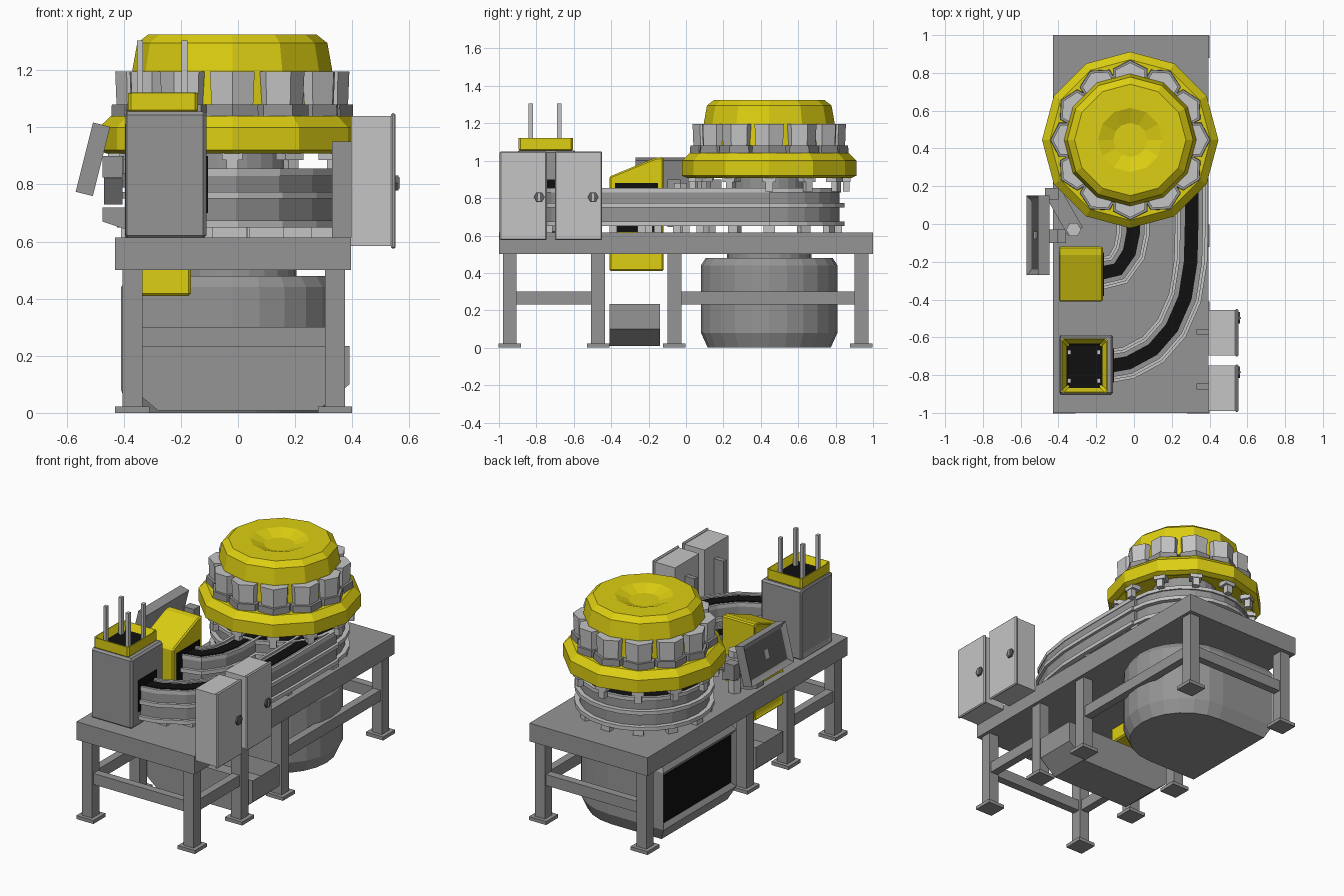
import bpy, bmesh, math
from mathutils import Vector, Matrix

if "Cube" in bpy.data.objects:
    bpy.data.objects.remove(bpy.data.objects["Cube"])

def mat(name, r, g, b):
    m = bpy.data.materials.new(name)
    m.diffuse_color = (r, g, b, 1)
    m.use_nodes = True
    m.node_tree.nodes["Principled BSDF"].inputs["Base Color"].default_value = m.diffuse_color
    return m

GRAY = mat("machine_gray", 0.30, 0.30, 0.30)
LIGHT = mat("light_gray", 0.56, 0.56, 0.56)
YELLOW = mat("safety_yellow", 0.72, 0.62, 0.006)
BLACK = mat("belt_black", 0.005, 0.005, 0.005)
DARK = mat("dark_gray", 0.12, 0.12, 0.12)
CX, CY = -0.02, 0.445      # tower axis

def finish(name, bm, *mats, bevel=0):
    bmesh.ops.recalc_face_normals(bm, faces=bm.faces)
    me = bpy.data.meshes.new(name)
    bm.to_mesh(me)
    bm.free()
    ob = bpy.data.objects.new(name, me)
    bpy.context.collection.objects.link(ob)
    for m in mats:
        me.materials.append(m)
    if bevel:
        b = ob.modifiers.new("bevel", 'BEVEL')
        b.width, b.segments = bevel, 1
    return ob

def loft(rings, loop=False):
    """Skin rings of points; capped at both ends unless looped."""
    bm = bmesh.new()
    vs = [[bm.verts.new(p) for p in r] for r in rings]
    n = len(vs[0])
    for a, b in zip(vs, vs[1:] + vs[:1] if loop else vs[1:]):
        for i in range(n):
            j = (i + 1) % n
            bm.faces.new((a[i], a[j], b[j], b[i]))
    if not loop:
        bm.faces.new(vs[0])
        bm.faces.new(vs[-1])
    bmesh.ops.recalc_face_normals(bm, faces=bm.faces)
    return bm

def box_bm(x, y, z):
    return loft([[(x[0], y[0], h), (x[1], y[0], h), (x[1], y[1], h), (x[0], y[1], h)] for h in z])

def box(name, x, y, z, m, bevel=0):
    return finish(name, box_bm(x, y, z), m, bevel=bevel)

def recess(bm, direction, width, depth, index):
    """Inset the largest face looking in a direction and push it in."""
    d = Vector(direction)
    bm.normal_update()
    f = max((f for f in bm.faces if f.normal.dot(d) > 0.85), key=lambda f: f.calc_area())
    bmesh.ops.inset_individual(bm, faces=[f], thickness=width, depth=-depth)
    f.material_index = index

def lathe(name, profile, n, m, loop=False, c=(CX, CY)):
    ang = [2 * math.pi * i / n for i in range(n)]
    rings = [[(c[0] + r * math.cos(a), c[1] + r * math.sin(a), z) for a in ang] for r, z in profile]
    return finish(name, loft(rings, loop), m)

def sweep(name, path, o, z, m):
    """Rectangular section (side offsets o, heights z) along a plan path."""
    pts = [Vector(p) for p in path]
    rings = []
    for i, p in enumerate(pts):
        t = (pts[min(i + 1, len(pts) - 1)] - pts[max(i - 1, 0)]).normalized()
        s = Vector((t.y, -t.x))
        rings.append([(*(p + s * a), h) for a, h in ((o[0], z[0]), (o[1], z[0]), (o[1], z[1]), (o[0], z[1]))])
    return finish(name, loft(rings), m)

# Table, legs, feet and cross bars
box("table_top", (-.43, .395), (-1, 1), (.5, .615), GRAY)
for x in (-.37, .34):
    for y in (-.942, -.47, -.062, .938):
        box("leg", (x - .035, x + .035), (y - .037, y + .037), (.02, .5), GRAY)
        box("foot", (x - .06, x + .06), (y - .06, y + .06), (0, .022), GRAY)
    box("front_side_bar", (x - .025, x + .025), (-.94, -.47), (.23, .30), GRAY)
box("rear_side_bar", (.315, .365), (-.06, .94), (.23, .30), GRAY)
for y in (-.942, .938):
    box("cross_bar", (-.37, .34), (y - .025, y + .025), (.23, .30), GRAY)

# Motor housing below the table: round on one side, boxed with a grille on the other
plan = [(-.39, -.365)] + [(.365 * math.cos(math.radians(a)), .365 * math.sin(math.radians(a)))
                          for a in range(-90, 91, 15)] + [(-.39, .365)]
bm = loft([[(CX + px * s, CY + py * s, z) for px, py in plan]
           for z, s in ((0, .9), (.08, 1), (.44, 1), (.48, .93))])
recess(bm, (-1, 0, 0), .04, .02, 1)
finish("motor_housing", bm, GRAY, BLACK)
lathe("motor_neck", [(.225, .47), (.225, .51)], 24, GRAY)

# Reject bin under the table, with sloping ends
prof = [(-.39, .235), (-.39, .1), (-.28, .008), (.28, .008), (.39, .1), (.39, .235)]
bm = loft([[(x, y, z) for x, z in prof] for y in (-.41, -.14)])
recess(bm, (0, 0, 1), .02, .1, 0)
finish("reject_bin", bm, GRAY)

# Tower base with rails, belt ring and column
lathe("tower_base", [(.375, .65), (.375, .845)], 24, GRAY)
for z in (.65, .75):
    lathe("base_rail", [(.36, z), (.403, z), (.403, z + .024), (.36, z + .024)], 24, LIGHT, True)
lathe("base_lip", [(.365, .83), (.385, .83), (.385, .853), (.365, .853)], 24, LIGHT, True)
lathe("ring_belt", [(.28, .84), (.36, .84), (.36, .849), (.28, .849)], 24, BLACK, True)
lathe("tower_column", [(.2, .84), (.2, 1.05)], 24, GRAY)

# Yellow carousel ring and domed cap with dished top
lathe("carousel_ring", [(.44, .908), (.467, .92), (.467, 1.0), (.425, 1.04),
                        (.15, 1.04), (.15, 1.02), (.36, 1.0), (.425, .908)], 12, YELLOW, True)
lathe("cap", [(.355, 1.03), (.35, 1.2), (.333, 1.295), (.295, 1.325), (.17, 1.325), (.09, 1.295)],
      12, YELLOW)

# Twelve cups, collars, clamps and base feet
def hexagon(cr, r, wide, a, z):
    out = []
    for i in range(6):
        u = cr + r * math.cos(i * math.pi / 3)
        v = r * wide * math.sin(i * math.pi / 3)
        out.append((CX + u * math.cos(a) - v * math.sin(a), CY + u * math.sin(a) + v * math.cos(a), z))
    return out

def radial_block(name, a, r, t, z, m):
    bm = box_bm(r, (-t, t), z)
    bm.transform(Matrix.Translation((CX, CY, 0)) @ Matrix.Rotation(a, 4, 'Z'))
    finish(name, bm, m)

for k in range(12):
    a = k * math.pi / 6
    finish("cup", loft([hexagon(.33, .075, 1.12, a, 1.07), hexagon(.33, .08, 1.13, a, 1.195)]), LIGHT)
    finish("cup_collar", loft([hexagon(.33, .094, 1.13, a, 1.03), hexagon(.33, .092, 1.13, a, 1.08)]), GRAY)
    radial_block("clamp_block", a, (.37, .435), .036, (.885, .915), LIGHT)
    radial_block("clamp_pin", a, (.395, .43), .02, (.835, .885), LIGHT)
    radial_block("base_foot", a, (.35, .39), .03, (.61, .655), LIGHT)

# Two curved conveyors
outer = [(-.15, -.755), (-.03, -.735), (.1, -.665), (.2, -.55), (.27, -.39), (.3, -.2), (.305, 0), (.305, .45)]
inner = [(-.2, -.265), (-.085, -.24), (-.025, -.15), (-.005, -.05), (-.005, .2)]
for label, path in (("outer", outer), ("inner", inner)):
    sweep(label + "_conveyor_body", path, (-.07, .07), (.65, .845), GRAY)
    sweep(label + "_belt", path, (-.036, .036), (.84, .850), BLACK)
    for s in (-1, 1):
        for z in (.65, .75):
            sweep(label + "_side_rail", path, (s * .06, s * .088), (z, z + .024), LIGHT)
        sweep(label + "_top_lip", path, (s * .058, s * .074), (.83, .855), LIGHT)
    for x, y in path[1:-1]:
        box(label + "_conveyor_foot", (x - .06, x + .06), (y - .02, y + .02), (.61, .655), LIGHT)

# Infeed stack: gray cabinet, yellow open collar, guide rods
bm = box_bm((-.40, -.11), (-.905, -.587), (.61, 1.055))
recess(bm, (-1, 0, 0), .035, .015, 0)
finish("infeed_cabinet", bm, GRAY, bevel=.012)
box("infeed_exit", (-.112, -.105), (-.84, -.66), (.7, .90), BLACK)
bm = box_bm((-.385, -.14), (-.895, -.605), (1.05, 1.13))
recess(bm, (0, 0, 1), .045, .06, 1)
finish("infeed_collar", bm, YELLOW, BLACK, bevel=.01)
for x in (-.343, -.187):
    for y in (-.83, -.678):
        box("guide_rod", (x - .01, x + .01), (y - .012, y + .012), (1.05, 1.305), LIGHT)

# Yellow reject chute passing through the table
prof = [(-.41, .41), (-.12, .41), (-.12, 1.02), (-.165, 1.015), (-.41, .915)]
bm = loft([[(x, y, z) for y, z in prof] for x in (-.40, -.165)])
recess(bm, (-1, 0, 0), .03, .015, 0)
finish("reject_chute", bm, YELLOW, bevel=.008)
box("chute_opening", (-.168, -.160), (-.38, -.15), (.62, .88), BLACK)

# Two electrical cabinets with doors, handles and brackets
for y0, y1, hy, by in ((-.99, -.75, -.785, -.86), (-.695, -.455, -.497, -.57)):
    box("electrical_cabinet", (.395, .535), (y0, y1), (.585, 1.04), LIGHT)
    box("cabinet_door", (.535, .552), (y0 - .006, y1 + .006), (.575, 1.05), LIGHT, bevel=.006)
    hexa = [(hy + .03 * math.cos(i * math.pi / 3), .805 + .03 * math.sin(i * math.pi / 3)) for i in range(6)]
    finish("door_handle", loft([[(x, y, z) for y, z in hexa] for x in (.55, .562)]), DARK)
    box("handle_slot", (.56, .567), (hy - .005, hy + .005), (.785, .825), LIGHT)
    box("cabinet_bracket", (.33, .40), (by - .015, by + .015), (.61, .95), GRAY)

# Tilted control panel with screen, on a jointed arm
bm = box_bm((-.031, .031), (-.21, .21), (-.125, .125))
recess(bm, (-1, 0, 0), .022, .012, 0)
recess(bm, (-1, 0, 0), .02, .008, 1)
tilt = Matrix.Translation((-.508, -.06, .888)) @ Matrix.Rotation(math.radians(14), 4, 'Y')
bm.transform(tilt)
finish("control_panel", bm, GRAY, DARK)
bm = box_bm((-.018, -.012), (-.02, .02), (-.03, .03))
bm.transform(tilt)
finish("screen_key", bm, LIGHT)
box("arm_upper_block", (-.475, -.405), (-.10, -.03), (.825, .90), GRAY)
box("arm_joint", (-.47, -.405), (-.09, -.04), (.73, .82), DARK)
bm = loft([[(-.475, y, .67), (-.40, y, .645), (-.36, y, .645), (-.36, y, .72), (-.475, y, .72)]
           for y in (-.10, -.03)])
finish("arm_lower_block", bm, GRAY)
lathe("arm_post", [(.04, .61), (.04, .88)], 6, LIGHT, c=(-.32, -.03))
sweep("arm_beam", [(-.43, .17), (-.31, -.04)], (-.045, .045), (.79, .84), GRAY)
box("arm_bracket", (-.47, -.40), (.13, .19), (.80, .90), GRAY)
